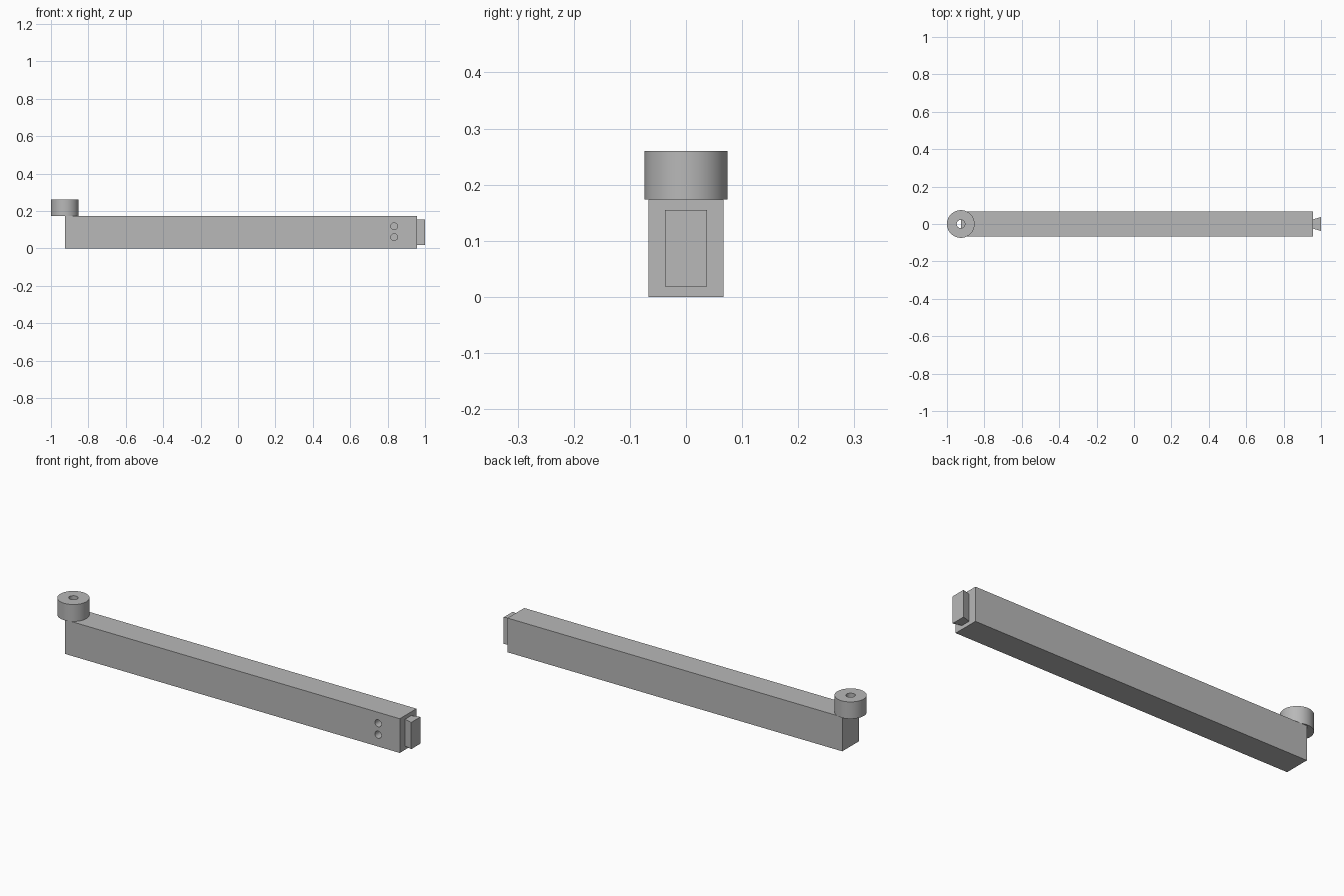
import bpy
import bmesh
import math
from mathutils import Matrix

cube = bpy.data.objects.get("Cube")
if cube:
    bpy.data.objects.remove(cube, do_unlink=True)

# Single grey finish
grey = bpy.data.materials.new("plain_grey")
grey.use_nodes = True
colour = (0.48, 0.48, 0.48, 1)
grey.diffuse_color = colour
grey.node_tree.nodes["Principled BSDF"].inputs["Base Color"].default_value = colour


def finish(name, bm):
    bmesh.ops.recalc_face_normals(bm, faces=bm.faces)
    mesh = bpy.data.meshes.new(name)
    bm.to_mesh(mesh)
    bm.free()
    obj = bpy.data.objects.new(name, mesh)
    bpy.context.collection.objects.link(obj)
    mesh.materials.append(grey)
    return obj


def prism(name, outline, z0, z1):
    """Extrude an XY outline from z0 up to z1."""
    bm = bmesh.new()
    base = bm.faces.new([bm.verts.new((x, y, z0)) for x, y in outline])
    top = bmesh.ops.extrude_face_region(bm, geom=[base])["geom"]
    verts = [v for v in top if isinstance(v, bmesh.types.BMVert)]
    bmesh.ops.translate(bm, verts=verts, vec=(0, 0, z1 - z0))
    return finish(name, bm)


def cylinder(name, radius, depth, centre, tilt=0):
    bm = bmesh.new()
    place = Matrix.Translation(centre) @ Matrix.Rotation(tilt, 4, "X")
    bmesh.ops.create_cone(bm, cap_ends=True, segments=64, radius1=radius,
                          radius2=radius, depth=depth, matrix=place)
    return finish(name, bm)


def cut(target, cutter):
    mod = target.modifiers.new(cutter.name, "BOOLEAN")
    mod.operation = "DIFFERENCE"
    mod.solver = "EXACT"
    mod.object = cutter
    cutter.hide_render = True
    cutter.hide_set(True)


def smooth(obj):
    bpy.ops.object.select_all(action="DESELECT")
    bpy.context.view_layer.objects.active = obj
    obj.select_set(True)
    for mod in list(obj.modifiers):
        bpy.ops.object.modifier_apply(modifier=mod.name)
    bpy.ops.object.shade_smooth_by_angle(angle=math.radians(30))


LEFT, RIGHT, HALF, HEIGHT = -0.926, 0.957, 0.067, 0.174

# Main beam with two blind holes in the front face
beam = prism("beam", [(LEFT, -HALF), (RIGHT, -HALF), (RIGHT, HALF), (LEFT, HALF)],
             0, HEIGHT)
cutters = []
for label, z in (("lower", 0.06), ("upper", 0.118)):
    drill = cylinder(label + "_hole_cutter", 0.018, 0.1, (0.835, -HALF, z), math.pi / 2)
    cut(beam, drill)
    cutters.append(drill)
smooth(beam)

# Pivot ring with a through hole, half overhanging the beam end
ring = cylinder("pivot_ring", 0.074, 0.086, (LEFT, 0, HEIGHT + 0.043))
bore = cylinder("bore_cutter", 0.022, 0.2, (LEFT, 0, HEIGHT + 0.043))
cut(ring, bore)
cutters.append(bore)
smooth(ring)

# Dovetail tongue flaring outward from the beam end
prism("dovetail_tongue", [(RIGHT, -0.025), (1, -0.037), (1, 0.037), (RIGHT, 0.025)],
      0.019, 0.155)

for helper in cutters:
    bpy.data.objects.remove(helper, do_unlink=True)
